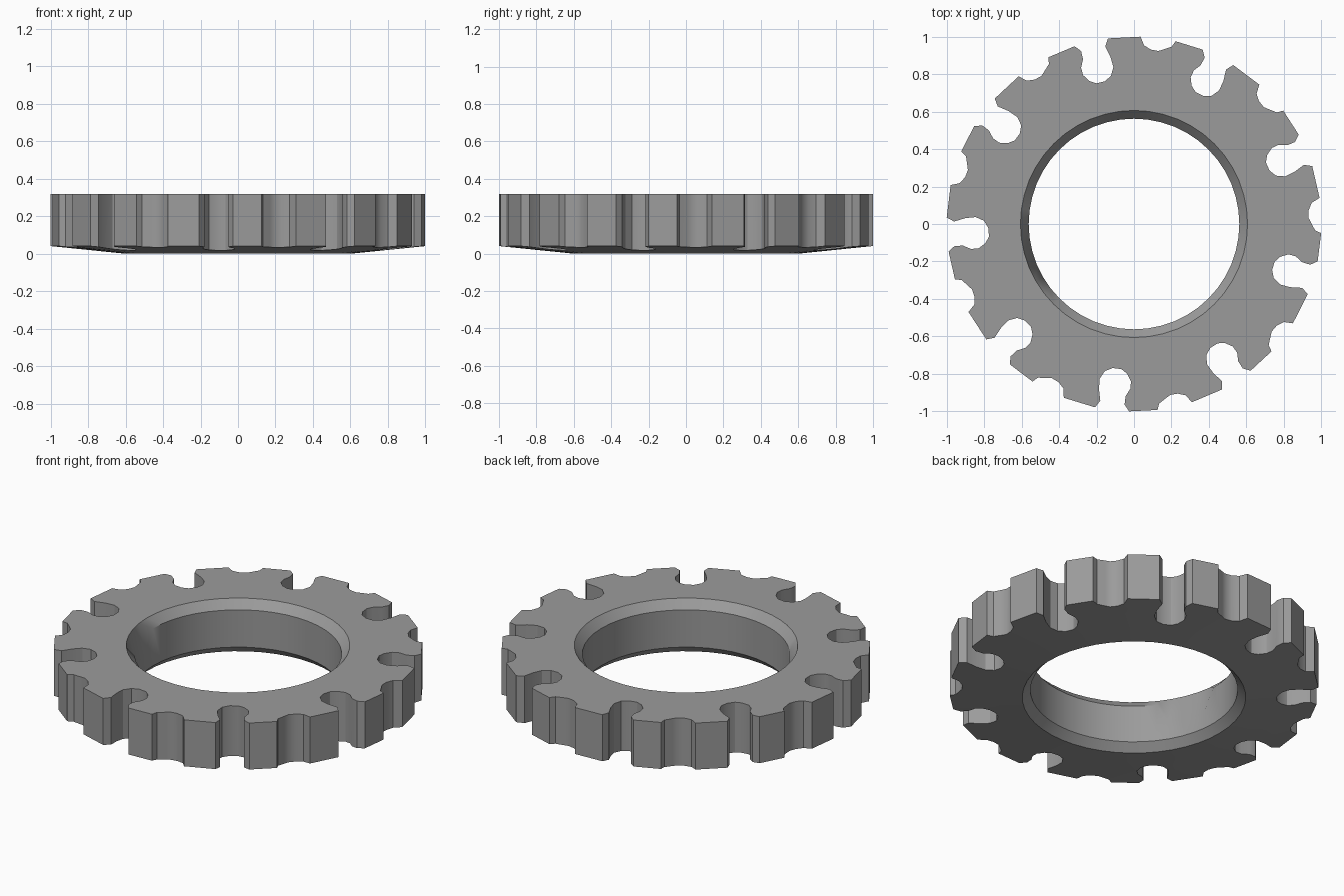
import bpy, bmesh, math

cube = bpy.data.objects.get("Cube")
if cube:
    bpy.data.objects.remove(cube)

TOP, RIM, BORE, LIP, HUB = 0.318, 0.04, 0.562, 0.606, 0.72
SEGMENTS, LOBES, PHASE = 48, 9, 24

# One repeat of the rim: angle in degrees and radius
# keyhole slot, tooth, shallow dip, tooth
LOBE = [(-6, 1), (-4.8, .96), (-6, .9), (-6.5, .845), (-5.2, .80),
        (-2.4, .777), (1, .777), (3.4, .80), (4.9, .84), (4.7, .88),
        (3.2, .92), (3, .965), (4.5, 1), (13.2, 1), (14, .967),
        (16.5, .944), (18, .932), (20.5, .935), (22.8, .955), (24, 1)]


def polar(deg, r, z):
    a = math.radians(deg)
    return (r * math.cos(a), r * math.sin(a), z)


def under(r):
    """Height of the gently coned underside."""
    return RIM * max(0, r - LIP) / (1 - LIP)


bm = bmesh.new()


def loop(points):
    return [bm.verts.new(p) for p in points]


def circle(r, z):
    return loop(polar(360 * i / SEGMENTS, r, z) for i in range(SEGMENTS))


def bridge(a, b):
    n = len(a)
    for i in range(n):
        j = (i + 1) % n
        bm.faces.new((a[i], a[j], b[j], b[i]))


def ring_edges(ring):
    found = []
    for i, v in enumerate(ring):
        w = ring[(i + 1) % len(ring)]
        found.append(bm.edges.get((v, w)) or bm.edges.new((v, w)))
    return found


# Toothed rim wall
outline = [(PHASE + k * 360 / LOBES + a, r) for k in range(LOBES) for a, r in LOBE]
rim_low = loop(polar(a, r, under(r)) for a, r in outline)
rim_top = loop(polar(a, r, TOP) for a, r in outline)
bridge(rim_low, rim_top)

# Hub, with a chamfer at both ends of the bore
rings = [circle(HUB, under(HUB)), circle(LIP, 0), circle(BORE, .045),
         circle(BORE, TOP - .05), circle(LIP, TOP), circle(HUB, TOP)]

# Deeper relief in the upper chamfer on one side
for i, v in enumerate(rings[3]):
    if 187 < 360 * i / SEGMENTS < 212:
        v.co.z = TOP - .17
for a, b in zip(rings, rings[1:]):
    bridge(a, b)

# Top and underside between hub and teeth
for inner, outer in ((rings[0], rim_low), (rings[-1], rim_top)):
    bmesh.ops.triangle_fill(bm, use_beauty=True,
                            edges=ring_edges(inner) + ring_edges(outer))
bmesh.ops.recalc_face_normals(bm, faces=bm.faces)

mesh = bpy.data.meshes.new("toothed_ring")
bm.to_mesh(mesh)
bm.free()
ring = bpy.data.objects.new("toothed_ring", mesh)
bpy.context.collection.objects.link(ring)

# Plain grey metal
grey = bpy.data.materials.new("grey_metal")
grey.use_nodes = True
colour = (.33, .33, .33, 1)
grey.diffuse_color = colour
grey.node_tree.nodes["Principled BSDF"].inputs["Base Color"].default_value = colour
mesh.materials.append(grey)

# Smooth walls, crisp edges
bpy.ops.object.select_all(action="DESELECT")
ring.select_set(True)
bpy.context.view_layer.objects.active = ring
bpy.ops.object.shade_smooth_by_angle(angle=math.radians(30))
